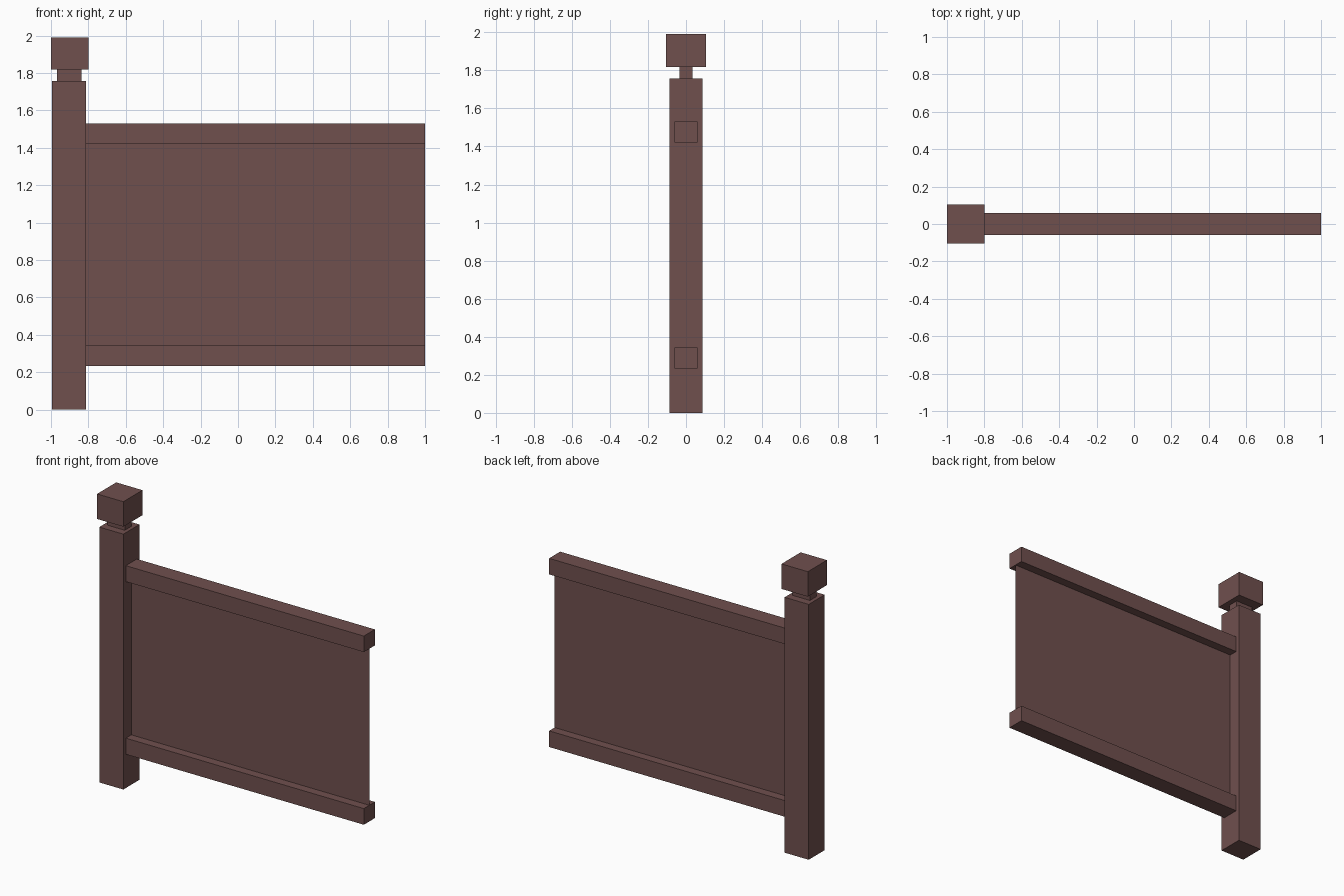
import bpy
import bmesh
from mathutils import Vector

default_cube = bpy.data.objects.get("Cube")
if default_cube:
    bpy.data.objects.remove(default_cube, do_unlink=True)

wood = bpy.data.materials.new("reddish_brown_wood")
wood.use_nodes = True
wood_colour = (0.162, 0.08, 0.076, 1)
wood.diffuse_color = wood_colour
wood.node_tree.nodes["Principled BSDF"].inputs["Base Color"].default_value = wood_colour


def finish(name, bm):
    mesh = bpy.data.meshes.new(name)
    bm.to_mesh(mesh)
    bm.free()
    mesh.materials.append(wood)
    obj = bpy.data.objects.new(name, mesh)
    bpy.context.collection.objects.link(obj)
    return obj


def box(name, x, half_depth, z):
    """Box spanning the x and z ranges, centred on y = 0."""
    bm = bmesh.new()
    bmesh.ops.create_cube(bm, size=1)
    size = Vector((x[1] - x[0], 2 * half_depth, z[1] - z[0]))
    centre = Vector((sum(x) / 2, 0, sum(z) / 2))
    for v in bm.verts:
        v.co = v.co * size + centre
    return finish(name, bm)


# Post with a narrow neck and a block cap
box("post", (-0.995, -0.812), 0.087, (0, 1.757))
box("post_neck", (-0.968, -0.837), 0.035, (1.757, 1.818))
box("post_cap", (-1, -0.8), 0.104, (1.818, 1.99))

# Horizontal rails running from the post
RAIL_X = (-0.812, 1)
box("lower_rail", RAIL_X, 0.06, (0.232, 0.343))
box("upper_rail", RAIL_X, 0.06, (1.42, 1.53))

# Thin sheet between the rails
bm = bmesh.new()
corners = [(RAIL_X[0], 0.343), (RAIL_X[1], 0.343), (RAIL_X[1], 1.42), (RAIL_X[0], 1.42)]
bm.faces.new([bm.verts.new((x, 0, z)) for x, z in corners])
finish("infill_panel", bm)
